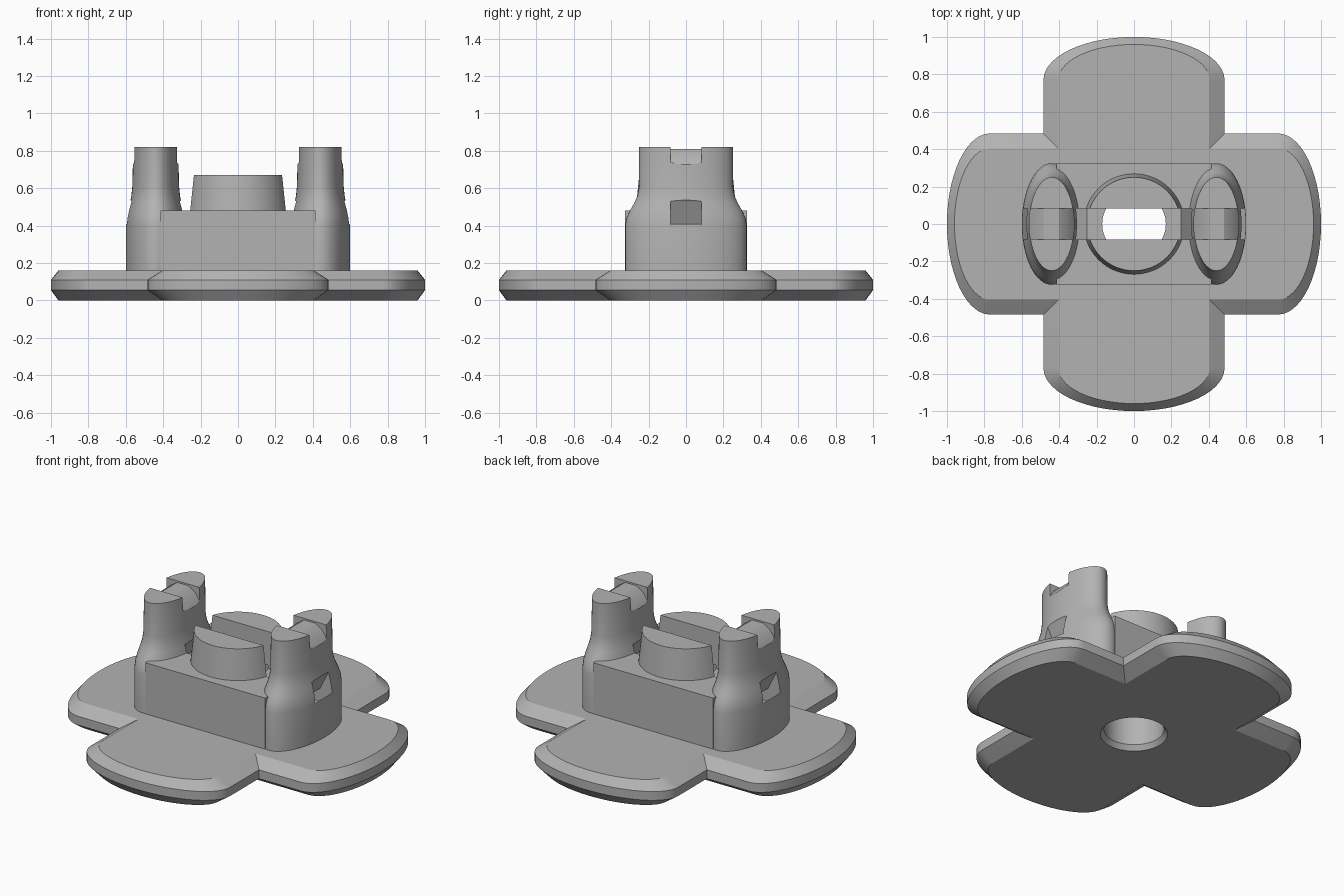
import bpy, bmesh, math

if "Cube" in bpy.data.objects:
    bpy.data.objects.remove(bpy.data.objects["Cube"], do_unlink=True)

grey = bpy.data.materials.new("plain_grey")
grey.use_nodes = True
grey.diffuse_color = (0.45, 0.45, 0.45, 1)
grey.node_tree.nodes["Principled BSDF"].inputs["Base Color"].default_value = (0.45, 0.45, 0.45, 1)


def loft(name, rings):
    """Skin a closed solid through rings of equal point count."""
    bm = bmesh.new()
    loops = [[bm.verts.new(p) for p in ring] for ring in rings]
    n = len(loops[0])
    for a, b in zip(loops, loops[1:]):
        for i in range(n):
            j = (i + 1) % n
            bm.faces.new((a[i], a[j], b[j], b[i]))
    bm.faces.new(loops[0][::-1])
    bm.faces.new(loops[-1])
    bmesh.ops.recalc_face_normals(bm, faces=bm.faces)
    mesh = bpy.data.meshes.new(name)
    bm.to_mesh(mesh)
    bm.free()
    mesh.materials.append(grey)
    obj = bpy.data.objects.new(name, mesh)
    bpy.context.collection.objects.link(obj)
    return obj


def ellipse(cx, rx, ry, z, n=64):
    return [(cx + rx * math.cos(math.tau * i / n), ry * math.sin(math.tau * i / n), z)
            for i in range(n)]


def rectangle(hx, hy, z):
    return [(-hx, -hy, z), (hx, -hy, z), (hx, hy, z), (-hx, hy, z)]


def lobed_outline(half, shoulder, tip, z, steps=28):
    """Four rounded lobes meeting at square inner corners."""
    pts = []
    for k in range(4):
        c, s = round(math.cos(k * math.pi / 2)), round(math.sin(k * math.pi / 2))
        lobe = [(half, -half)]
        for i in range(steps + 1):
            a = -math.pi / 2 + math.pi * i / steps
            lobe.append((shoulder + (tip - shoulder) * math.cos(a), half * math.sin(a)))
        pts += [(x * c - y * s, x * s + y * c, z) for x, y in lobe]
    return pts


def channel(name, cx, profile, half=0.083):
    """Extrude an x-z profile across y."""
    return loft(name, [[(cx + x, y, z) for x, z in profile] for y in (-half, half)])


def cut(obj, cutters):
    bpy.context.view_layer.objects.active = obj
    for c in cutters:
        mod = obj.modifiers.new("cut", 'BOOLEAN')
        mod.operation, mod.solver, mod.object = 'DIFFERENCE', 'EXACT', c
        bpy.ops.object.modifier_apply(modifier=mod.name)


# Chamfered four-lobed base
base = loft("base_plate", [
    lobed_outline(0.405, 0.77, 0.96, 0),
    lobed_outline(0.484, 0.77, 1.0, 0.055),
    lobed_outline(0.484, 0.77, 1.0, 0.11),
    lobed_outline(0.405, 0.77, 0.96, 0.16)])

# Bridge block and tapered centre boss
block = loft("bridge_block", [rectangle(0.415, 0.325, z) for z in (0.15, 0.48)])
boss = loft("centre_boss", [ellipse(0, 0.27, 0.27, 0.47), ellipse(0, 0.25, 0.25, 0.67)])

# Oval posts that neck in towards the top
neck = [(0.15, 0.16, 0.325), (0.40, 0.16, 0.325), (0.44, 0.156, 0.318), (0.48, 0.148, 0.300),
        (0.52, 0.138, 0.277), (0.56, 0.130, 0.259), (0.61, 0.125, 0.25), (0.82, 0.12, 0.25)]
posts = {side: loft(side + "_post", [ellipse(cx, rx, ry, z) for z, rx, ry in neck])
         for side, cx in (("left", 0.44), ("right", -0.44))}

# Cutters: central hole, boss slot, humped top notch and dipping strap passage
hole = loft("hole_cutter", [ellipse(0, r, r, z) for z, r in
                            ((-0.02, 0.205), (0.03, 0.17), (0.46, 0.17))])
slot = channel("slot_cutter", 0, [(-0.3, 0.44), (0.3, 0.44), (0.3, 0.8), (-0.3, 0.8)])
hump = [(-0.16, 0.68), (-0.12, 0.73), (-0.085, 0.78), (-0.04, 0.81)]
floor = [(-0.2, 0.45), (-0.16, 0.41), (-0.08, 0.33)]
roof = [(0.2, 0.62), (0.13, 0.53), (0.07, 0.41)]


def mirrored(half):
    return half + [(-x, z) for x, z in reversed(half)]


notches, passages = {}, {}
for side, cx in (("left", 0.44), ("right", -0.44)):
    notches[side] = channel("notch_cutter", cx, mirrored(hump) + [(0.16, 0.9), (-0.16, 0.9)])
    passages[side] = channel("passage_cutter", cx, mirrored(floor) + mirrored(roof))

cut(base, [hole])
cut(block, [hole, slot] + list(passages.values()))
cut(boss, [slot])
for side, post in posts.items():
    cut(post, [notches[side], passages[side]])

for c in [hole, slot, *notches.values(), *passages.values()]:
    bpy.data.objects.remove(c, do_unlink=True)

# Smooth curved walls, keep edges crisp
for obj in [base, block, boss, *posts.values()]:
    bpy.ops.object.select_all(action='DESELECT')
    obj.select_set(True)
    bpy.context.view_layer.objects.active = obj
    bpy.ops.object.shade_smooth_by_angle(angle=math.radians(28))
